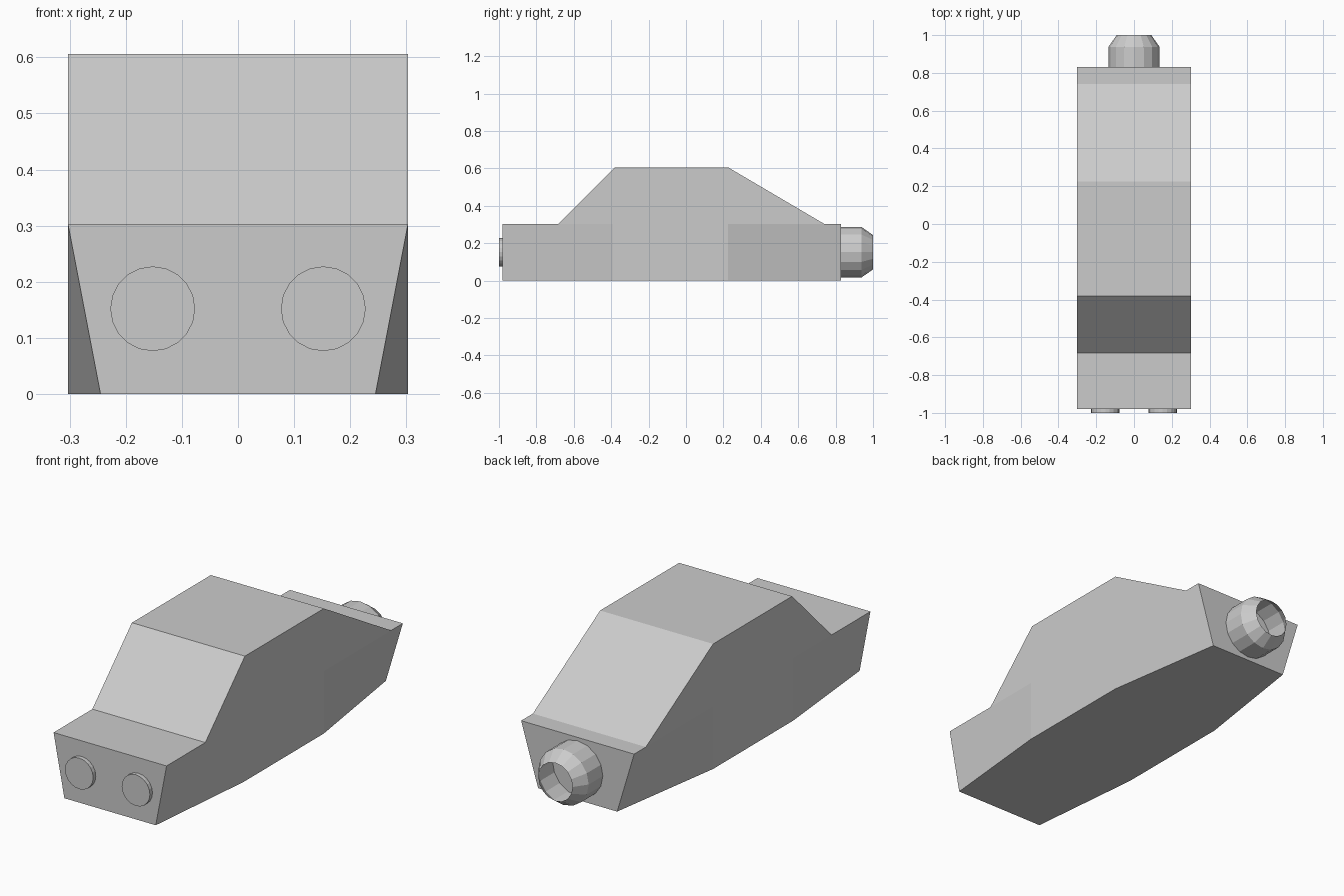
import bpy, bmesh, math

if "Cube" in bpy.data.objects:
    bpy.data.objects.remove(bpy.data.objects["Cube"])

grey = bpy.data.materials.new("plain grey")
grey.diffuse_color = (0.6, 0.6, 0.6, 1)
grey.use_nodes = True
grey.node_tree.nodes["Principled BSDF"].inputs["Base Color"].default_value = grey.diffuse_color


def make_object(name, bm):
    bmesh.ops.remove_doubles(bm, verts=bm.verts, dist=1e-5)
    bmesh.ops.recalc_face_normals(bm, faces=bm.faces)
    mesh = bpy.data.meshes.new(name)
    bm.to_mesh(mesh)
    bm.free()
    mesh.materials.append(grey)
    obj = bpy.data.objects.new(name, mesh)
    bpy.context.collection.objects.link(obj)
    return obj


def tube(name, x, z, sides, rings, cap):
    """Rings of (y, radius) around the y axis, joined into a skin."""
    bm = bmesh.new()
    loops = []
    for y, r in rings:
        loops.append([bm.verts.new((x + r * math.cos(2 * math.pi * i / sides), y,
                                    z + r * math.sin(2 * math.pi * i / sides)))
                      for i in range(sides)])
    for a, b in zip(loops, loops[1:]):
        for i in range(sides):
            j = (i + 1) % sides
            bm.faces.new((a[i], a[j], b[j], b[i]))
    if cap:
        bm.faces.new(loops[0])
        bm.faces.new(loops[-1])
    return make_object(name, bm)


# Hull: flat deck, sides pulled in along the bottom towards both ends
W, DECK, ROOF = 0.303, 0.303, 0.606
bottom = [(-0.98, 0.245), (-0.39, W), (0.225, W), (0.83, 0.212)]
deck = [(-0.98, DECK), (-0.683, DECK), (-0.38, ROOF),
        (0.225, ROOF), (0.74, DECK), (0.83, DECK)]

bm = bmesh.new()
low = {s: [bm.verts.new((s * w, y, 0)) for y, w in bottom] for s in (-1, 1)}
top = {s: [bm.verts.new((s * W, y, z)) for y, z in deck] for s in (-1, 1)}
for pts in (low, top):
    for i in range(len(pts[1]) - 1):
        bm.faces.new((pts[1][i], pts[1][i + 1], pts[-1][i + 1], pts[-1][i]))
for i in (0, -1):
    bm.faces.new((low[1][i], top[1][i], top[-1][i], low[-1][i]))
for s in (-1, 1):
    lo, up = low[s], top[s]
    mid = [bm.verts.new((s * W, y, DECK)) for y in (-0.39, 0.225)]
    # twisted end panels, straight middle panel and the cabin side
    bm.faces.new((lo[0], lo[1], mid[0], up[1], up[0]))
    bm.faces.new((lo[1], lo[2], mid[1], mid[0]))
    bm.faces.new((lo[2], lo[3], up[5], up[4], mid[1]))
    bm.faces.new((up[1], mid[0], mid[1], up[4], up[3], up[2]))
make_object("car_body", bm)

# Round headlights
for side, x in (("left", -0.152), ("right", 0.152)):
    tube(side + "_headlight", x, 0.152, 20, [(-0.98, 0.0755), (-1.0, 0.0755)], True)

# Open exhaust nozzle at the back
tube("exhaust_nozzle", 0, 0.152, 16, [(0.83, 0.135), (0.938, 0.135), (1.0, 0.092)], False)
